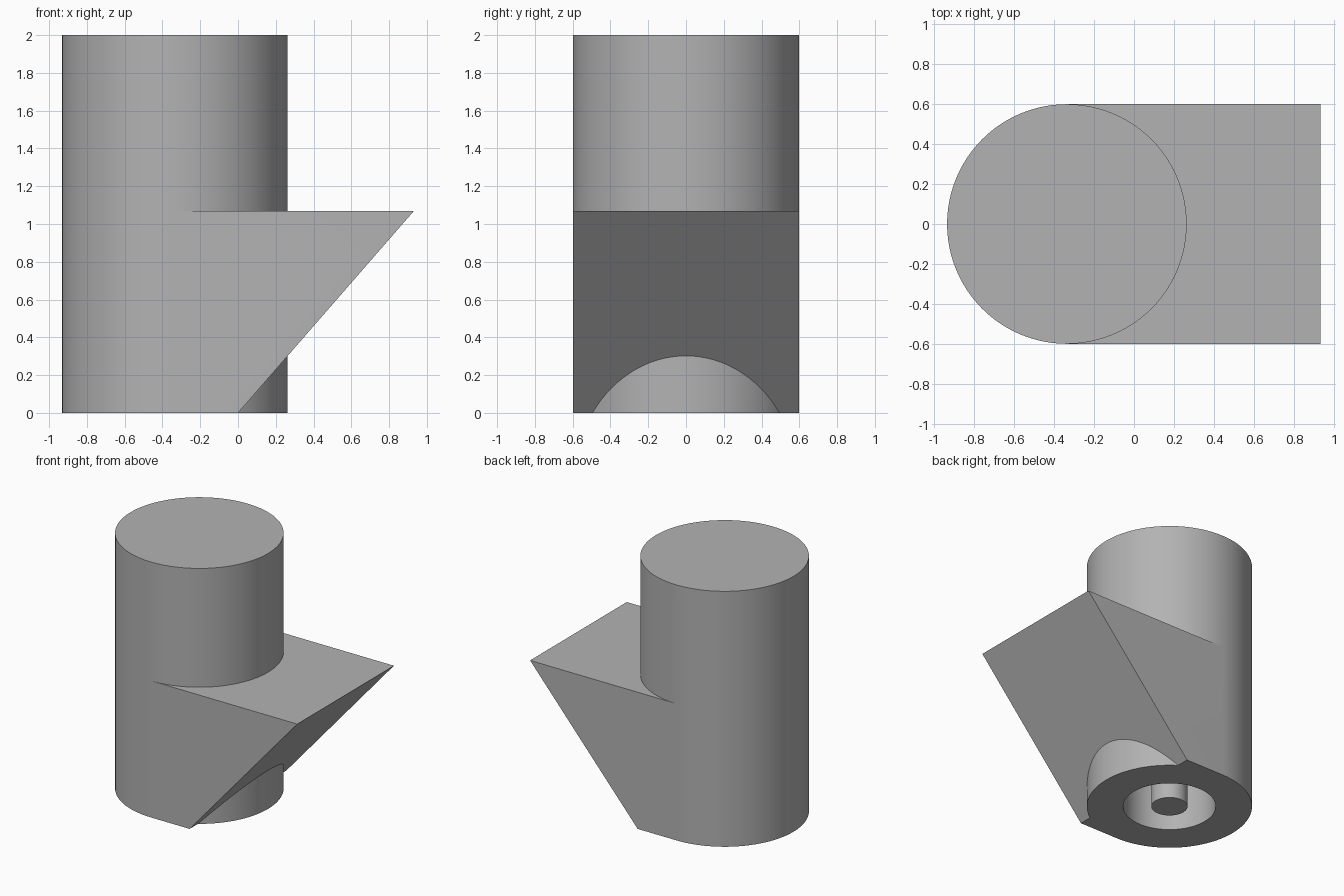
import bpy
import bmesh
from mathutils import Matrix, Vector

if "Cube" in bpy.data.objects:
    bpy.data.objects.remove(bpy.data.objects["Cube"], do_unlink=True)

AXIS_X = -0.335      # column centre line
RADIUS = 0.598
SOCKET_DEPTH = 1.0

grey = bpy.data.materials.new("plain_grey")
grey.use_nodes = True
colour = (0.45, 0.45, 0.45, 1)
grey.diffuse_color = colour
grey.node_tree.nodes["Principled BSDF"].inputs["Base Color"].default_value = colour


def add_object(name, bm):
    bmesh.ops.recalc_face_normals(bm, faces=bm.faces)
    mesh = bpy.data.meshes.new(name)
    bm.to_mesh(mesh)
    bm.free()
    mesh.materials.append(grey)
    obj = bpy.data.objects.new(name, mesh)
    bpy.context.collection.objects.link(obj)
    return obj


def cylinder(name, radius, bottom, top, sides=96):
    bm = bmesh.new()
    bmesh.ops.create_cone(
        bm, cap_ends=True, segments=sides, radius1=radius, radius2=radius,
        depth=top - bottom,
        matrix=Matrix.Translation((AXIS_X, 0, (top + bottom) / 2)))
    return add_object(name, bm)


def prism(name, profile, half_width):
    bm = bmesh.new()
    face = bm.faces.new([bm.verts.new((x, -half_width, z)) for x, z in profile])
    new = bmesh.ops.extrude_face_region(bm, geom=[face])["geom"]
    verts = [v for v in new if isinstance(v, bmesh.types.BMVert)]
    bmesh.ops.translate(bm, verts=verts, vec=Vector((0, 2 * half_width, 0)))
    return add_object(name, bm)


def combine(target, other, operation):
    mod = target.modifiers.new(operation.lower(), "BOOLEAN")
    mod.operation = operation
    mod.solver = "EXACT"
    mod.object = other
    bpy.context.view_layer.objects.active = target
    bpy.ops.object.modifier_apply(modifier=mod.name)
    bpy.data.objects.remove(other, do_unlink=True)


def smooth(obj):
    bpy.ops.object.select_all(action="DESELECT")
    obj.select_set(True)
    bpy.context.view_layer.objects.active = obj
    bpy.ops.object.shade_smooth_by_angle(angle=0.5)


# Round column with a sloping wedge shelf on its left
body = cylinder("column_with_wedge", RADIUS, 0, 2)
wedge = prism("wedge", [(AXIS_X, 0), (0, 0), (0.932, 1.07), (AXIS_X, 1.07)], RADIUS)
combine(body, wedge, "UNION")

# Round socket in the underside
socket = cylinder("socket_cutter", 0.335, -0.1, SOCKET_DEPTH)
socket.hide_render = True
combine(body, socket, "DIFFERENCE")
smooth(body)

# Central pin inside the socket
pin = cylinder("socket_pin", 0.131, 0, SOCKET_DEPTH + 0.02, 48)
smooth(pin)
